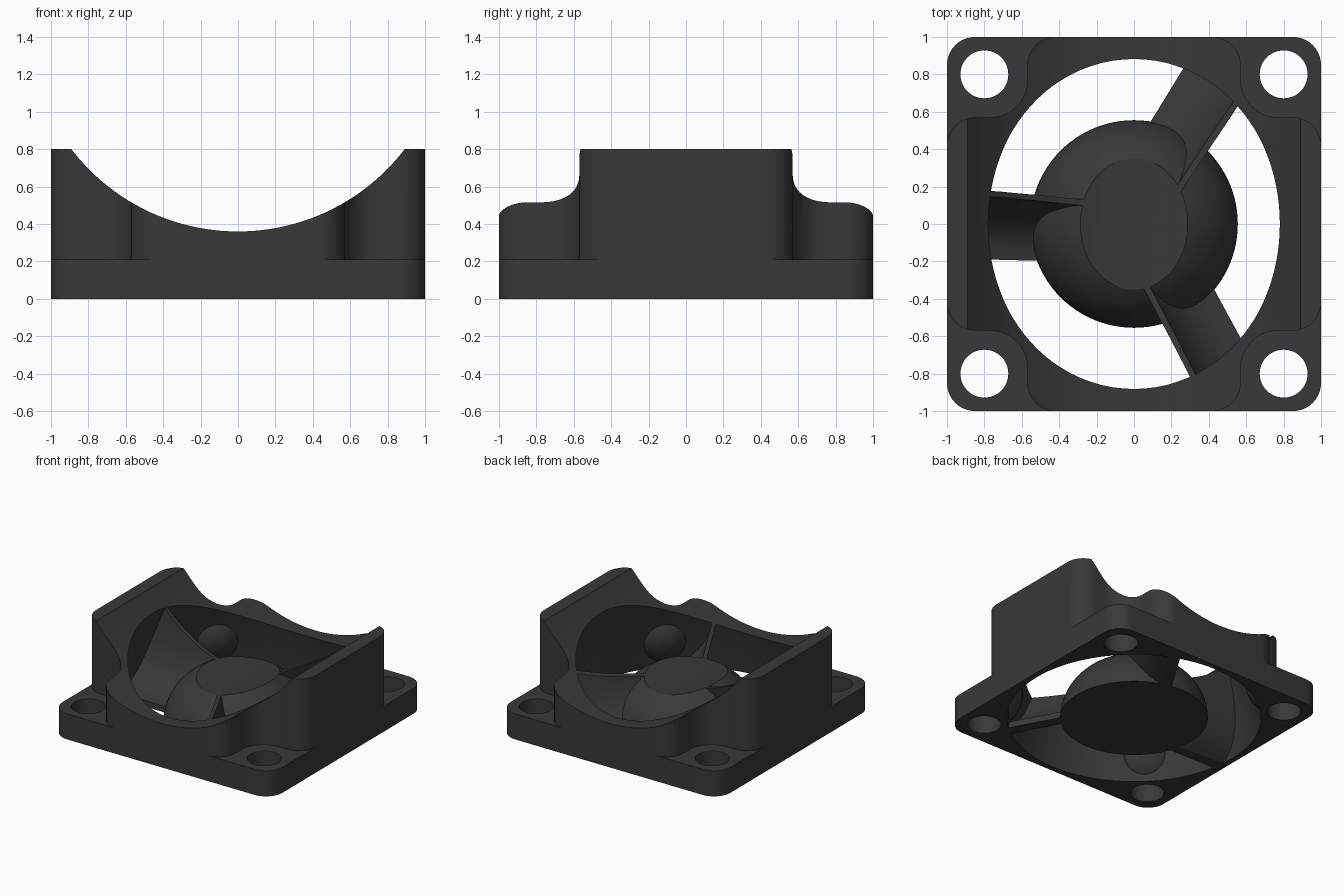
import bpy, bmesh, math
from mathutils import Matrix, Vector

if "Cube" in bpy.data.objects:
    bpy.data.objects.remove(bpy.data.objects["Cube"])

mat = bpy.data.materials.new("charcoal_plastic")
mat.diffuse_color = (0.04, 0.04, 0.04, 1)
mat.use_nodes = True
mat.node_tree.nodes["Principled BSDF"].inputs["Base Color"].default_value = mat.diffuse_color


def make(name, bm):
    bmesh.ops.remove_doubles(bm, verts=bm.verts, dist=1e-5)
    bmesh.ops.recalc_face_normals(bm, faces=bm.faces)
    me = bpy.data.meshes.new(name)
    bm.to_mesh(me)
    bm.free()
    ob = bpy.data.objects.new(name, me)
    bpy.context.collection.objects.link(ob)
    me.materials.append(mat)
    return ob


def prism(name, pts, lo, hi, matrix=Matrix()):
    """Extrude a closed 2D outline from lo to hi along local z."""
    bm = bmesh.new()
    f = bm.faces.new([bm.verts.new((x, y, lo)) for x, y in pts])
    top = bmesh.ops.extrude_face_region(bm, geom=[f])["geom"]
    bmesh.ops.translate(bm, vec=(0, 0, hi - lo),
                        verts=[v for v in top if isinstance(v, bmesh.types.BMVert)])
    bm.transform(matrix)
    return make(name, bm)


def lathe(name, profile, n=96):
    """Spin an (r, z) profile into a closed solid."""
    bm = bmesh.new()
    rings = [[bm.verts.new((r * math.cos(2 * math.pi * i / n), r * math.sin(2 * math.pi * i / n), z))
              for i in range(n)] for r, z in profile]
    for a, b in zip(rings, rings[1:]):
        for i in range(n):
            bm.faces.new((a[i], a[(i + 1) % n], b[(i + 1) % n], b[i]))
    bm.faces.new(rings[0])
    bm.faces.new(rings[-1])
    return make(name, bm)


def arc(cx, cy, r, a0, a1, n=10):
    return [(cx + r * math.cos(math.radians(a0 + (a1 - a0) * i / n)),
             cy + r * math.sin(math.radians(a0 + (a1 - a0) * i / n))) for i in range(n + 1)]


def four_fold(quarter):
    """Repeat a one-quadrant outline by quarter turns."""
    pts = []
    for k in range(4):
        c, s = round(math.cos(k * math.pi / 2)), round(math.sin(k * math.pi / 2))
        pts += [(c * x - s * y, s * x + c * y) for x, y in quarter]
    return pts


def boolean(ob, cutter, op="DIFFERENCE"):
    m = ob.modifiers.new("cut", "BOOLEAN")
    m.operation, m.object, m.solver = op, cutter, "EXACT"
    bpy.context.view_layer.objects.active = ob
    bpy.ops.object.modifier_apply(modifier=m.name)


helpers = []

# saddle cutter: a large horizontal cylinder along y
saddle = prism("saddle_cutter", arc(0, 1.482, 1.122, 0, 360, 160)[:-1], -1.5, 1.5,
               Matrix.Rotation(math.pi / 2, 4, "X"))

# tapered bore, narrower towards the top
BORE = [(0.962, -0.05), (0.955, 0), (0.935, 0.12), (0.91, 0.24), (0.882, 0.36),
        (0.85, 0.47), (0.815, 0.58), (0.778, 0.68), (0.73, 0.8), (0.70, 0.88)]
bore = lathe("bore_cutter", BORE)
blade_limit = lathe("blade_limit", [(r + 0.01, z) for r, z in BORE])

# small bulges inside the bore that back the screw recesses
for sx in (-1, 1):
    for sy in (-1, 1):
        bm = bmesh.new()
        bmesh.ops.create_uvsphere(bm, u_segments=40, v_segments=24, radius=0.25)
        bm.transform(Matrix.Translation((0.77 * sx, 0.77 * sy, 0.26)))
        bulge = make("bulge_helper", bm)
        boolean(bore, bulge)
        helpers.append(bulge)

# frame: flange plate plus cross-shaped wall, then holes, bore and saddle
frame = prism("frame", four_fold(arc(0.85, 0.85, 0.15, 0, 90)), 0, 0.21)
wall_outline = four_fold(arc(0.85, 0.42, 0.15, 0, 90) + arc(0.77, 0.77, 0.2, 270, 180)
                         + arc(0.42, 0.85, 0.15, 0, 90))
wall = prism("wall_helper", wall_outline, 0.1, 0.8)
boolean(frame, wall, "UNION")
for sx in (-1, 1):
    for sy in (-1, 1):
        hole = prism("hole_cutter", arc(0.8 * sx, 0.8 * sy, 0.128, 0, 360, 48)[:-1], -0.1, 0.4)
        boolean(frame, hole)
        helpers.append(hole)
boolean(frame, bore)
boolean(frame, saddle)

# hub: flattened dome trimmed by the saddle
dome = [(0.555 * math.cos(math.radians(a)), 0.465 * math.sin(math.radians(a)))
        for a in range(0, 86, 5)]
hub = lathe("hub", dome)
boolean(hub, saddle)
parts = [frame, hub]

# blades: curved sheets sweeping from the hub to the wall
front = [(-0.21, 0.05), (-0.14, 0.065), (-0.07, 0.10), (-0.01, 0.16), (0.045, 0.25),
         (0.085, 0.36), (0.11, 0.48), (0.125, 0.62), (0.13, 0.82)]
back = [(0.16, 0.82), (0.155, 0.62), (0.14, 0.47), (0.115, 0.34), (0.075, 0.22),
        (0.02, 0.12), (-0.04, 0.05), (-0.12, 0.0), (-0.21, 0.0)]
axes = Matrix(((0, 0, -1, 0), (1, 0, 0, 0), (0, 1, 0, 0), (0, 0, 0, 1)))
for k in range(3):
    turn = Matrix.Rotation(math.radians(-120 * k - 1.5), 4, "Z")
    blade = prism(f"blade_{k + 1}", front + back, 0.2, 1.05, turn @ axes)
    boolean(blade, blade_limit, "INTERSECT")
    boolean(blade, saddle)
    parts.append(blade)

for h in helpers + [saddle, bore, blade_limit, wall]:
    bpy.data.objects.remove(h, do_unlink=True)

# soft shading with crisp edges
for ob in parts:
    bpy.ops.object.select_all(action="DESELECT")
    ob.select_set(True)
    bpy.context.view_layer.objects.active = ob
    bpy.ops.object.shade_smooth_by_angle(angle=math.radians(30))
